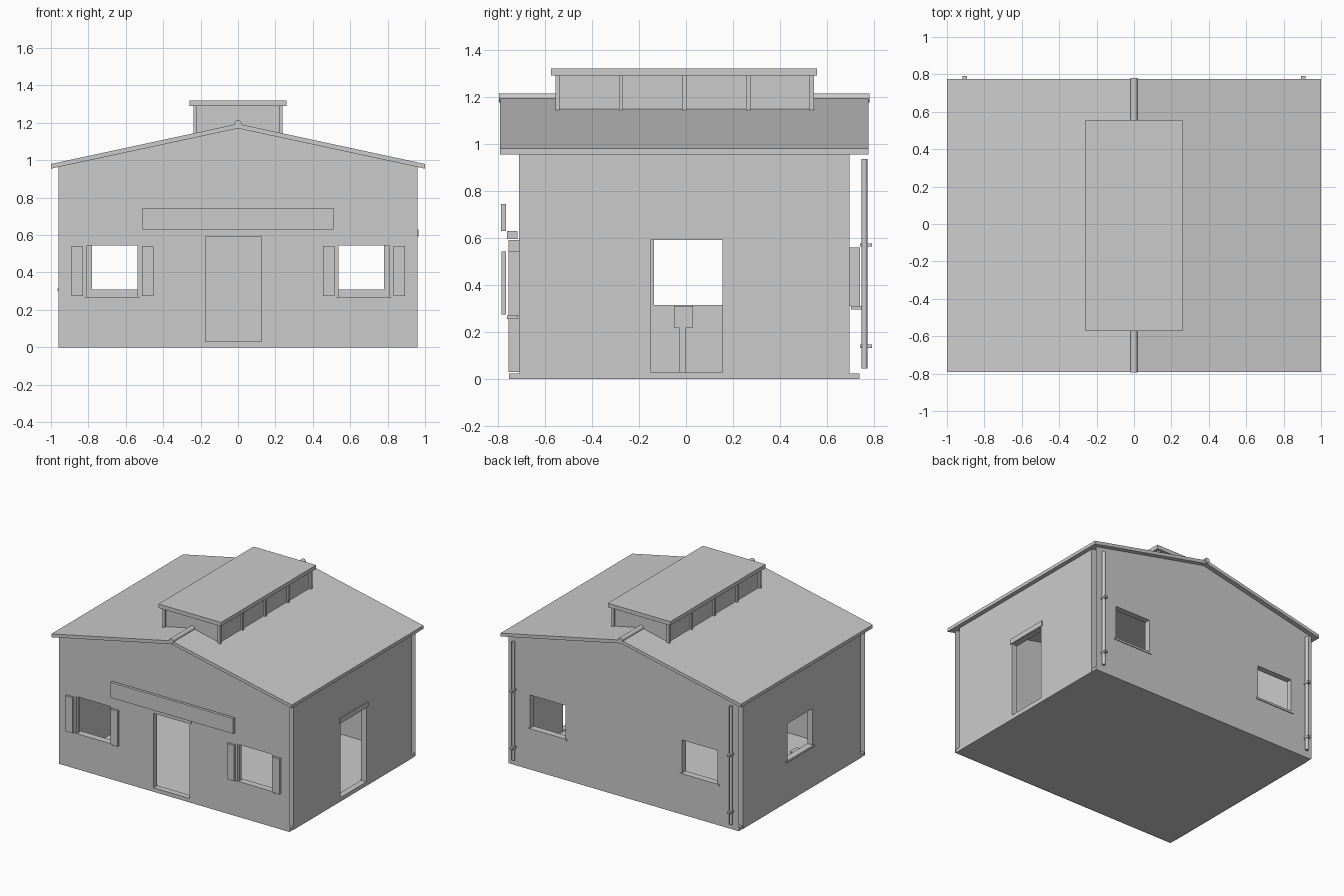
import bpy
import bmesh
from mathutils import Vector

old = bpy.data.objects.get("Cube")
if old:
    bpy.data.objects.remove(old, do_unlink=True)

grey = bpy.data.materials.new("plain_grey")
grey.use_nodes = True
COLOUR = (0.6, 0.6, 0.6, 1)
grey.diffuse_color = COLOUR
grey.node_tree.nodes["Principled BSDF"].inputs["Base Color"].default_value = COLOUR

FRONT, BACK, SIDE, DEPTH = -0.755, 0.74, 0.96, 0.045


def finish(name, bm):
    mesh = bpy.data.meshes.new(name)
    bmesh.ops.remove_doubles(bm, verts=bm.verts, dist=0.0005)
    bmesh.ops.recalc_face_normals(bm, faces=bm.faces)
    bm.to_mesh(mesh)
    bm.free()
    mesh.materials.append(grey)
    obj = bpy.data.objects.new(name, mesh)
    bpy.context.collection.objects.link(obj)
    return obj


def box(name, x, y, z):
    """Box from (low, high) ranges on each axis."""
    bm = bmesh.new()
    bmesh.ops.create_cube(bm, size=1)
    for v in bm.verts:
        v.co = Vector([(lo + hi) / 2 + c * (hi - lo) for c, (lo, hi) in zip(v.co, (x, y, z))])
    return finish(name, bm)


def extrude_y(name, profile, y0, y1):
    bm = bmesh.new()
    face = bm.faces.new([bm.verts.new((x, y0, z)) for x, z in profile])
    new = bmesh.ops.extrude_face_region(bm, geom=[face])["geom"]
    bmesh.ops.translate(bm, vec=(0, y1 - y0, 0),
                        verts=[g for g in new if isinstance(g, bmesh.types.BMVert)])
    return finish(name, bm)


def rod(name, start, end, radius, sides=12):
    start, end = Vector(start), Vector(end)
    bm = bmesh.new()
    bmesh.ops.create_cone(bm, cap_ends=True, segments=sides, radius1=radius,
                          radius2=radius, depth=(end - start).length)
    turn = (end - start).to_track_quat("Z", "Y")
    for v in bm.verts:
        v.co = turn @ v.co + (start + end) / 2
    obj = finish(name, bm)
    for p in obj.data.polygons:
        p.use_smooth = len(p.vertices) == 4
    return obj


def wall(name, place, ends, top, openings):
    """Two open-ended skins joined by the reveals; openings are (u0, u1, z0, z1)."""
    bm = bmesh.new()

    def quad(*pts):
        bm.faces.new([bm.verts.new(place(*p)) for p in pts])

    cuts = sorted({*ends, 0.0, *(u for o in openings for u in o[:2])})
    for a, b in zip(cuts, cuts[1:]):
        hole = next((o for o in openings if o[0] <= a and b <= o[1]), None)
        for d in (0, DEPTH):
            if hole:
                quad((a, d, 0), (b, d, 0), (b, d, hole[2]), (a, d, hole[2]))
                quad((a, d, hole[3]), (b, d, hole[3]), (b, d, top(b)), (a, d, top(a)))
            else:
                quad((a, d, 0), (b, d, 0), (b, d, top(b)), (a, d, top(a)))
        if hole:
            for z in hole[2:]:
                quad((a, 0, z), (b, 0, z), (b, DEPTH, z), (a, DEPTH, z))
    for u0, u1, z0, z1 in openings:
        for u in (u0, u1):
            quad((u, 0, z0), (u, DEPTH, z0), (u, DEPTH, z1), (u, 0, z1))
    return finish(name, bm)


def gable(x):
    return 1.17 - 0.215 * abs(x)


def eave(y):
    return 0.962


# Floor and walls
box("floor_slab", (-0.957, 0.957), (FRONT + 0.003, BACK - 0.003), (0, 0.025))
front_windows = [(-0.82, -0.525, 0.27, 0.545), (0.525, 0.82, 0.27, 0.545)]
back_windows = [(-0.78, -0.485, 0.31, 0.56), (0.485, 0.78, 0.31, 0.56)]
wall("front_wall", lambda u, d, z: (u, FRONT + d, z), (-SIDE, SIDE), gable,
     front_windows + [(-0.175, 0.125, 0.03, 0.59)])
wall("back_wall", lambda u, d, z: (u, BACK - d, z), (-SIDE, SIDE), gable, back_windows)
side_ends = (FRONT + DEPTH, BACK - DEPTH)
wall("left_wall", lambda u, d, z: (SIDE - d, u, z), side_ends, eave, [(-0.15, 0.155, 0.03, 0.59)])
wall("right_wall", lambda u, d, z: (d - SIDE, u, z), side_ends, eave, [(-0.135, 0.165, 0.315, 0.59)])

# Front windows: shutters, sill and jambs
for i, (x0, x1, z0, z1) in enumerate(front_windows):
    box(f"front_sill_{i}", (x0 - 0.015, x1 + 0.015), (FRONT - 0.006, FRONT + 0.04), (z0 - 0.015, z0))
    for side, x in (("a", x0 - 0.07), ("b", x1 + 0.012)):
        box(f"shutter_{side}_{i}", (x, x + 0.06), (-0.783, -0.765), (0.275, 0.542))
    for side, x in (("a", x0), ("b", x1 - 0.012)):
        box(f"window_jamb_{side}_{i}", (x, x + 0.012), (FRONT + 0.005, FRONT + 0.03), (z0, z1))

# Back and right window sills
for i, (x0, x1, z0, z1) in enumerate(back_windows):
    box(f"back_sill_{i}", (x0 - 0.015, x1 + 0.015), (BACK - 0.04, BACK + 0.006), (z0 - 0.015, z0))
box("right_sill", (-SIDE - 0.006, -SIDE + 0.04), (-0.15, 0.18), (0.3, 0.315))

# Bracket under the right window, inside
box("bracket_post", (-0.915, -0.885), (-0.03, 0), (0.025, 0.22))
box("bracket_head", (-0.915, -0.885), (-0.05, 0.03), (0.22, 0.31))

# Door lintels and sign board
box("front_lintel", (-0.195, 0.14), (FRONT - 0.006, FRONT + 0.04), (0.595, 0.63))
box("left_lintel", (SIDE - 0.04, SIDE + 0.006), (-0.165, 0.17), (0.592, 0.63))
box("sign_board", (-0.51, 0.51), (-0.786, -0.765), (0.63, 0.745))

# Roof and ridge
extrude_y("roof", [(-1, 0.955), (0, 1.17), (1, 0.955), (1, 0.98), (0, 1.195), (-1, 0.98)],
          -0.79, 0.775)
rod("ridge_cap", (0, -0.795, 1.195), (0, 0.78, 1.195), 0.019)

# Raised roof vent
extrude_y("vent_body", [(-0.225, 1.14), (0, 1.185), (0.225, 1.14), (0.225, 1.29), (-0.225, 1.29)],
          -0.54, 0.53)
box("vent_roof", (-0.26, 0.26), (-0.573, 0.557), (1.29, 1.32))
for i in range(5):
    y = -0.555 + i * 0.27
    for side in (-1, 1):
        x = sorted((side * 0.22, side * 0.238))
        box(f"vent_post_{i}_{side}", x, (y, y + 0.018), (1.143, 1.29))

# Downpipes with clips
for side, x in (("left", 0.905), ("right", -0.905)):
    rod(f"{side}_downpipe", (x, 0.758, 0.045), (x, 0.758, 0.935), 0.012)
    for z in (0.14, 0.57):
        rod(f"{side}_pipe_clip_{z}", (x, 0.758, z - 0.007), (x, 0.758, z + 0.007), 0.016)
        box(f"{side}_pipe_pin_{z}", (x - 0.012, x + 0.012), (0.74, 0.79), (z - 0.007, z + 0.007))
